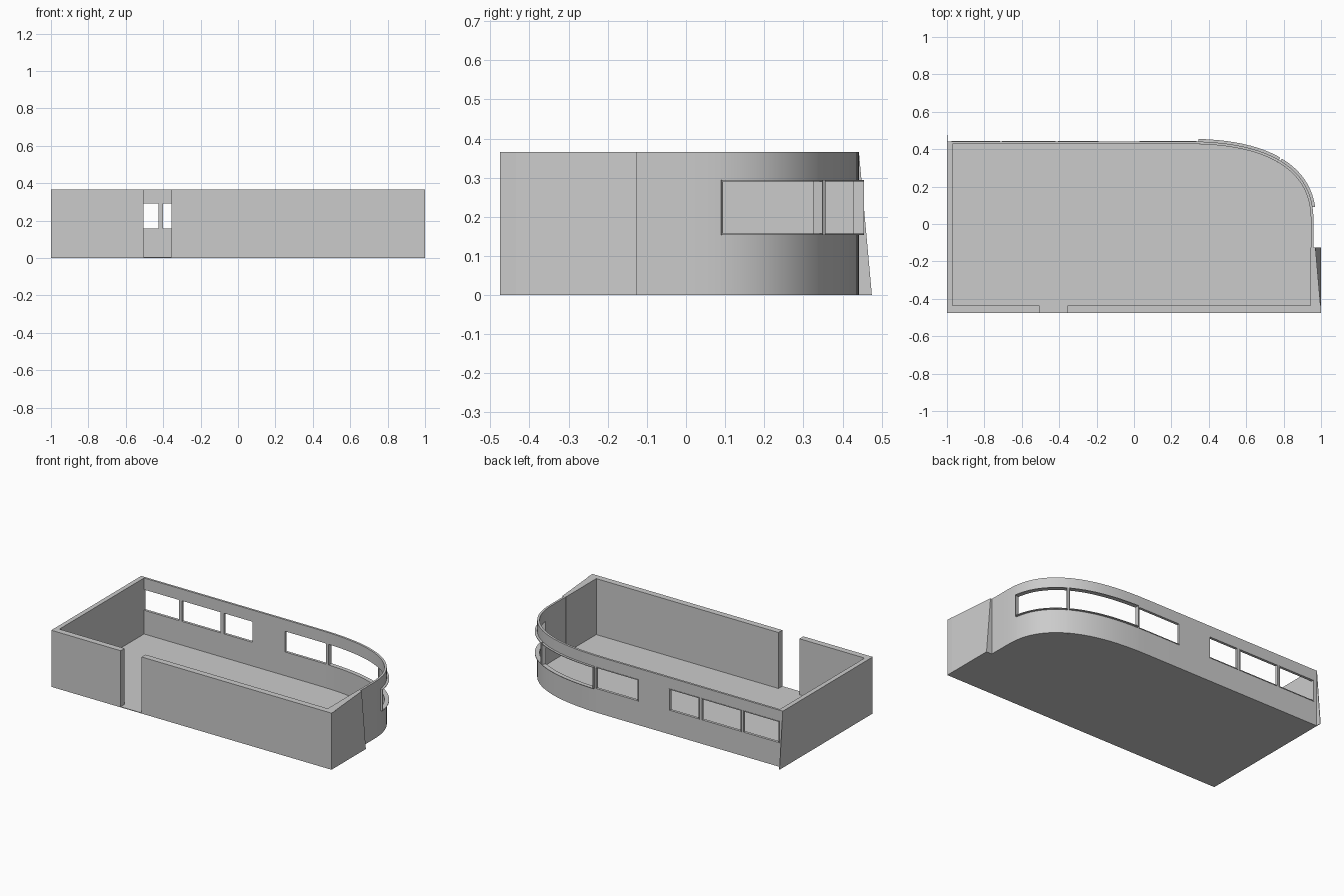
import bpy, bmesh, math
from mathutils import Vector

cube = bpy.data.objects.get("Cube")
if cube:
    bpy.data.objects.remove(cube, do_unlink=True)

H, SILL, HEAD = 0.365, 0.155, 0.292      # wall height, window band
THICK = 0.014                            # window wall thickness
BACK, FRONT, INNER = 0.442, -0.475, -0.435
BEND, RADIUS = 0.25, 0.71                # start and x radius of the curved corner
CURVE_END = BEND + math.pi / 2
PATH_END = CURVE_END + 0.125
WINDOWS = [(-0.975, -0.717), (-0.705, -0.42), (-0.405, -0.19),
           (0.03, 0.32), (0.33, 1.005), (1.025, 1.684)]

grey = bpy.data.materials.new("plain_grey")
grey.use_nodes = True
grey.diffuse_color = (0.6, 0.6, 0.6, 1)
grey.node_tree.nodes["Principled BSDF"].inputs["Base Color"].default_value = (0.6, 0.6, 0.6, 1)


def finish(name, bm, recalc=True):
    if recalc:
        bmesh.ops.recalc_face_normals(bm, faces=bm.faces)
    mesh = bpy.data.meshes.new(name)
    bm.to_mesh(mesh)
    bm.free()
    mesh.materials.append(grey)
    obj = bpy.data.objects.new(name, mesh)
    bpy.context.collection.objects.link(obj)
    return obj


def loft(name, bottom, top):
    """Solid between two outlines with equal point counts."""
    bm = bmesh.new()
    a = [bm.verts.new(p) for p in bottom]
    b = [bm.verts.new(p) for p in top]
    bm.faces.new(a)
    bm.faces.new(b)
    for i in range(len(a)):
        j = (i + 1) % len(a)
        bm.faces.new((a[i], a[j], b[j], b[i]))
    return finish(name, bm)


def block(name, x0, x1, y0, y1, z0, z1):
    plan = [(x0, y0), (x1, y0), (x1, y1), (x0, y1)]
    return loft(name, [(x, y, z0) for x, y in plan], [(x, y, z1) for x, y in plan])


def path(s):
    """Plan of the window wall: straight, rounded corner, short straight."""
    if s <= BEND:
        return Vector((s, BACK))
    if s >= CURVE_END:
        return Vector((BEND + RADIUS, CURVE_END - s))
    t = s - BEND
    return Vector((BEND + RADIUS * math.sin(t) ** 0.8, BACK * math.cos(t) ** 0.8))


def offset(s, d):
    tangent = path(s + 0.01) - path(s - 0.01)
    return path(s) + Vector((-tangent.y, tangent.x)).normalized() * d


def samples(s0, s1):
    marks = [BEND + i * math.pi / 48 for i in range(25)]
    return [s0] + [m for m in marks if s0 + 0.004 < m < s1 - 0.004] + [s1]


def band(name, s0, s1, d0, d1, z0, z1):
    """Strip that follows the window wall."""
    ss = samples(s0, s1)
    plan = [offset(s, d0) for s in ss] + [offset(s, d1) for s in reversed(ss)]
    return loft(name, [(p.x, p.y, z0) for p in plan], [(p.x, p.y, z1) for p in plan])


def smooth(obj):
    bpy.ops.object.select_all(action='DESELECT')
    obj.select_set(True)
    bpy.context.view_layer.objects.active = obj
    for mod in list(obj.modifiers):
        bpy.ops.object.modifier_apply(modifier=mod.name)
    bpy.ops.object.shade_smooth_by_angle(angle=math.radians(30))


# Window wall: sheet with openings, thickened inwards
cuts = [-0.99] + [s for w in WINDOWS for s in w] + [PATH_END]
stations = []
for s0, s1 in zip(cuts, cuts[1:]):
    stations += samples(s0, s1)[:-1]
stations.append(PATH_END)
levels = [0, SILL, HEAD, H]
bm = bmesh.new()
grid = [[bm.verts.new((*path(s), z)) for z in levels] for s in stations]
for i in range(len(stations) - 1):
    mid = (stations[i] + stations[i + 1]) / 2
    for k in range(3):
        if k == 1 and any(a < mid < b for a, b in WINDOWS):
            continue
        bm.faces.new((grid[i][k], grid[i][k + 1], grid[i + 1][k + 1], grid[i + 1][k]))
window_wall = finish("window_wall", bm, recalc=False)
solid = window_wall.modifiers.new("thickness", 'SOLIDIFY')
solid.thickness = THICK
solid.offset = -1
smooth(window_wall)

# Window frames: deeper on the curved corner
for n, (s0, s1) in enumerate(WINDOWS, 1):
    out = 0.014 if s0 > BEND else 0.003
    smooth(band(f"window_sill_{n}", s0, s1, -THICK, out, SILL - 0.002, SILL + 0.002))
    smooth(band(f"window_head_{n}", s0, s1, -THICK, out, HEAD - 0.002, HEAD + 0.002))
    band(f"window_jamb_a_{n}", s0, s0 + 0.005, -THICK, out, SILL, HEAD)
    band(f"window_jamb_b_{n}", s1 - 0.005, s1, -THICK, out, SILL, HEAD)

# Front wall with a full height doorway
block("front_wall_right", -1, -0.505, FRONT, INNER, 0, H)
block("front_wall_left", -0.355, 1, FRONT, INNER, 0, H)

# Straight end wall and its thin sloping outer fin
block("right_end_wall", -1, -0.97, INNER, BACK, 0, H)
fin = [(BACK - 0.01, 0), (0.475, 0), (BACK, H), (BACK - 0.01, H)]
loft("end_wall_fin", [(-1, y, z) for y, z in fin], [(-0.997, y, z) for y, z in fin])

# Short end wall whose outer face twists inwards at the top
lean = [(0.945, INNER), (0.997, INNER), (0.97, -0.125), (0.945, -0.125)]
foot = [(0.945, INNER), (1, INNER), (1, -0.125), (0.945, -0.125)]
loft("left_end_wall", [(x, y, 0) for x, y in foot], [(x, y, H) for x, y in lean])

# Floor follows the inner line of the walls and fills the doorway
plan = [tuple(offset(s, -THICK)) for s in samples(-0.97, PATH_END)]
plan += [(0.945, INNER), (-0.355, INNER), (-0.355, FRONT),
         (-0.505, FRONT), (-0.505, INNER), (-0.97, INNER)]
loft("floor", [(x, y, 0) for x, y in plan], [(x, y, 0.004) for x, y in plan])
